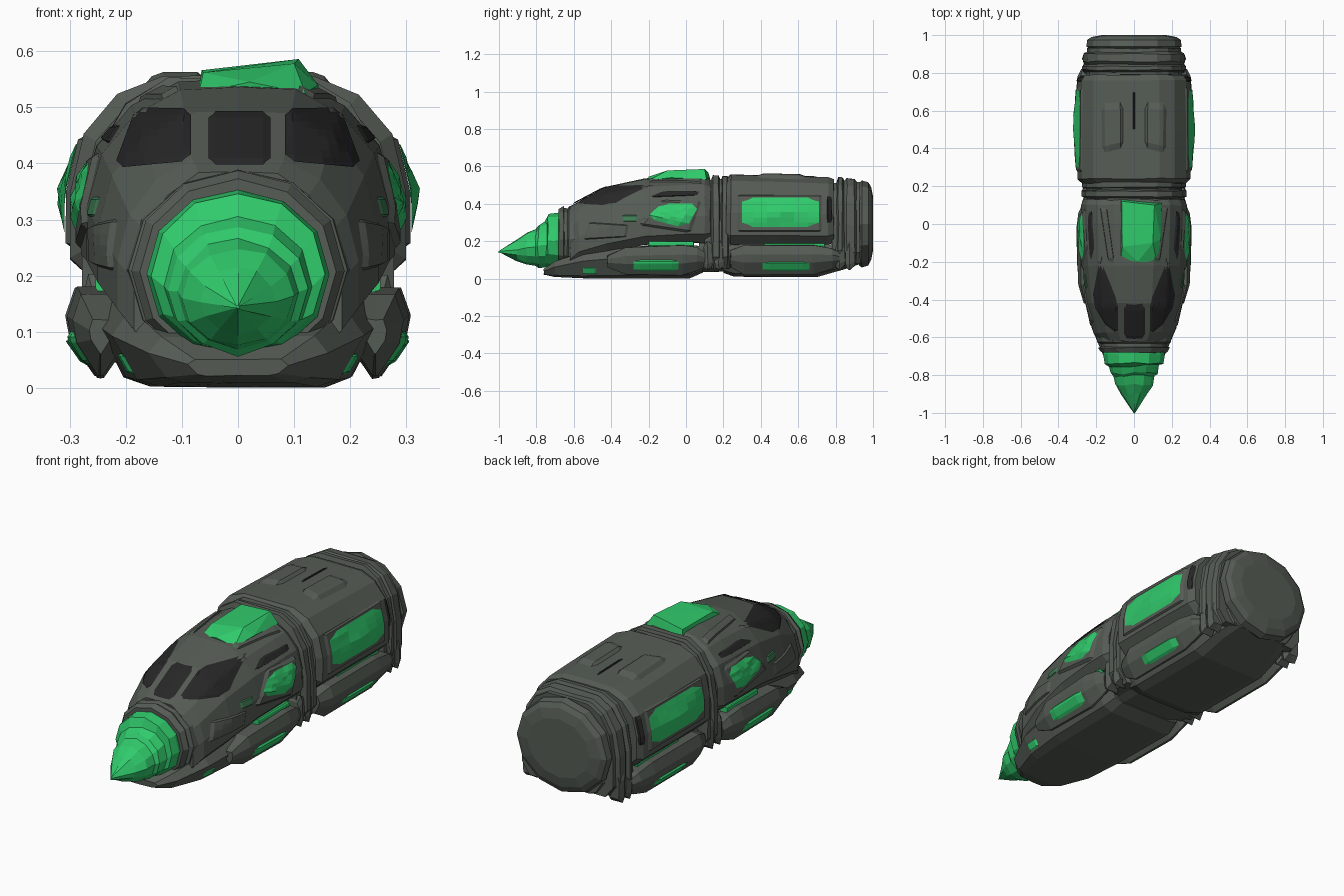
import bpy, bmesh, math, random
from mathutils import Vector
from mathutils.bvhtree import BVHTree

random.seed(4)
cube = bpy.data.objects.get("Cube")
if cube:
    bpy.data.objects.remove(cube)


def material(name, rgb):
    m = bpy.data.materials.new(name)
    m.use_nodes = True
    m.diffuse_color = (*rgb, 1)
    m.node_tree.nodes["Principled BSDF"].inputs["Base Color"].default_value = (*rgb, 1)
    return m


GREY = material("hull grey", (0.092, 0.107, 0.09))
GREEN = material("crystal green", (0.03, 0.6, 0.15))
DIM = material("dim green", (0.05, 0.2, 0.09))
BLACK = material("window black", (0.02, 0.02, 0.021))
surfaces = []


def finish(name, bm, mat, solid=False):
    bmesh.ops.recalc_face_normals(bm, faces=bm.faces)
    if solid:
        surfaces.append(BVHTree.FromBMesh(bm))
    me = bpy.data.meshes.new(name)
    bm.to_mesh(me)
    bm.free()
    me.materials.append(mat)
    ob = bpy.data.objects.new(name, me)
    bpy.context.collection.objects.link(ob)


# Half sections: (fraction of half width, fraction of height)
BODY = [(0, 1), (.45, 1), (.72, .91), (.92, .72), (1, .45), (1, .13), (.83, 0), (0, 0)]
FRONT = [(0, 1), (.38, .99), (.68, .87), (.9, .67), (1, .4), (1, .13), (.83, 0), (0, 0)]
SLED = [(0, 1), (.85, 1), (1, .65), (.8, .1), (.62, 0), (0, 0)]
POD = [(0, 1), (.7, 1), (1, .68), (.85, .4), (.1, 0), (0, 0)]
BOX = [(0, 1), (.8, 1), (1, .8), (1, .2), (.8, 0), (0, 0)]
ROUND = [(math.sin(a * math.pi / 6), .5 + .5 * math.cos(a * math.pi / 6)) for a in range(7)]


def loft(name, half, stations, mat=GREY, cx=0, jitter=.003, solid=True):
    """Skin a mirrored section through stations of (y, half width, bottom, top)."""
    section = half + [(-x, z) for x, z in half[-2:0:-1]]
    bm = bmesh.new()
    rings = []
    for y, w, low, top in stations:
        rings.append([bm.verts.new((cx + x * w, y + random.uniform(-jitter, jitter),
                                    low + z * (top - low) + random.uniform(0, jitter)))
                      for x, z in section])
    n = len(section)
    for a, b in zip(rings, rings[1:]):
        for i in range(n):
            bm.faces.new((a[i], a[(i + 1) % n], b[(i + 1) % n], b[i]))
    bm.faces.new(rings[0])
    bm.faces.new(rings[-1])
    finish(name, bm, mat, solid)


def project(a, b, side):
    """Drop a point on the hull from "top", "front", or from the side (+1 or -1)."""
    if side == "top":
        start, ray = Vector((a, b, 2)), Vector((0, 0, -1))
    elif side == "front":
        start, ray = Vector((a, -2, b)), Vector((0, 1, 0))
    else:
        start, ray = Vector((2 * side, a, b)), Vector((-side, 0, 0))
    hits = [t.ray_cast(start, ray) for t in surfaces]
    hits = [h for h in hits if h[0]] or [t.find_nearest(start) for t in surfaces]
    hit = min(hits, key=lambda h: (h[0] - start).length)
    return hit[0], -ray


def panel(name, corners, side, lift, mat, rim=-.01, edge=.12, rough=0, cells=4, dome=False):
    """A raised, corner-cut patch that follows the hull inside four corners."""
    p = [Vector(c) for c in corners]
    steps = [0] + [edge + (1 - 2 * edge) * i / cells for i in range(cells + 1)] + [1]
    last = len(steps) - 1
    bm = bmesh.new()
    grid = []
    for i, u in enumerate(steps):
        row = []
        for j, v in enumerate(steps):
            uu, vv = u, v
            if i in (0, last) and j in (0, last):
                uu, vv = abs(u - edge * .55), abs(v - edge * .55)
            q = p[0].lerp(p[1], uu).lerp(p[3].lerp(p[2], uu), vv)
            co, out = project(q.x, q.y, side)
            h = lift - random.uniform(0, rough)
            if i in (0, last) or j in (0, last):
                h = rim
            elif dome:
                h = rim + (h - rim) * (1 - max(abs(2 * u - 1), abs(2 * v - 1)))
            row.append(bm.verts.new(co + out * h))
        grid.append(row)
    for i in range(last):
        for j in range(last):
            bm.faces.new((grid[i][j], grid[i + 1][j], grid[i + 1][j + 1], grid[i][j + 1]))
    finish(name, bm, mat)


def rect(a0, a1, b0, b1):
    return [(a0, b0), (a1, b0), (a1, b1), (a0, b1)]


def block(name, points, mat):
    bm = bmesh.new()
    for p in points:
        bm.verts.new(p)
    bmesh.ops.convex_hull(bm, input=bm.verts[:])
    finish(name, bm, mat)


# Upper body sections, front to back
loft("front_hull", FRONT, [(-.62, .185, .06, .385), (-.575, .215, .1, .41), (-.42, .25, .14, .492),
                           (-.22, .27, .18, .533), (0, .28, .19, .548), (.1, .28, .19, .548),
                           (.13, .265, .2, .53)])
loft("neck", BODY, [(.1, .25, .05, .52), (.135, .25, .05, .525), (.145, .278, .05, .55),
                    (.175, .278, .05, .55), (.18, .255, .05, .53), (.19, .255, .05, .53),
                    (.195, .275, .05, .545), (.22, .275, .05, .545), (.23, .25, .05, .53)])
loft("rear_hull", BODY, [(.215, .275, .2, .53), (.24, .299, .18, .555), (.5, .299, .18, .548),
                         (.76, .299, .18, .54), (.79, .28, .19, .53)])
loft("tail_collar", BODY, [(.78, .255, .09, .51), (.805, .255, .09, .51), (.815, .275, .09, .54),
                           (.835, .275, .09, .54), (.845, .26, .09, .52), (.86, .27, .09, .535),
                           (.9, .268, .08, .53), (.91, .25, .08, .515), (.93, .25, .08, .515)])
loft("tail_cap", ROUND, [(.925, .235, .07, .51), (.94, .252, .06, .525), (.975, .248, .07, .515),
                         (.99, .225, .1, .49), (1, .17, .15, .44)], jitter=0)

# Nose mount and stepped crystal cone
loft("nose_collar", ROUND, [(-.59, .2, .03, .39), (-.625, .195, .03, .388), (-.635, .175, .04, .375),
                            (-.65, .175, .04, .375), (-.655, .19, .03, .385), (-.68, .175, .04, .37)])
loft("nose_crystal", ROUND, [(-.66, .155, .055, .352), (-.69, .163, .05, .35), (-.735, .155, .055, .342),
                             (-.75, .132, .06, .3), (-.79, .125, .055, .285),
                             (-.805, .108, .065, .262), (-.85, .1, .072, .245),
                             (-.9, .068, .09, .21), (-.998, .003, .137, .141)], GREEN, jitter=.008)

# Lower sled and belly
loft("front_sled", SLED, [(-.76, .09, .02, .05), (-.7, .16, .008, .09), (-.55, .225, 0, .14),
                          (-.35, .25, 0, .17), (.02, .255, 0, .18), (.09, .235, .03, .17)])
loft("sled_joint", SLED, [(.07, .22, .035, .19), (.24, .22, .035, .19)])
loft("rear_sled", SLED, [(.2, .24, .03, .17), (.26, .255, .008, .18), (.7, .255, .008, .18),
                         (.85, .24, .05, .18), (.94, .2, .08, .19)])

for s, tag in ((1, "left"), (-1, "right")):
    # Side pods and the clamps between them
    loft("front_pod_" + tag, POD, [(-.42, .02, .06, .12), (-.32, .05, .02, .165), (-.02, .06, .015, .178),
                                   (.06, .05, .04, .165), (.1, .03, .06, .14)], cx=s * .245)
    loft("rear_pod_" + tag, POD, [(.24, .03, .06, .15), (.31, .058, .02, .178), (.68, .058, .02, .178),
                                  (.78, .05, .05, .16), (.82, .03, .07, .14)], cx=s * .25)
    for k, y in enumerate((.115, .175, .82, .875)):
        loft(f"clamp_{k}_{tag}", BOX, [(y - .02, .03, .06, .17), (y, .04, .045, .2),
                                       (y + .03, .03, .07, .18)], cx=s * .235)
    # Glowing seams between body and pods
    for k, (y0, y1) in enumerate(((-.2, .04), (.42, .74))):
        loft(f"seam_crystal_{k}_{tag}", BOX, [(y0, .02, .17, .197), (y1, .02, .17, .197)],
             GREEN, s * .234, solid=False)

    # Front side port with frame, slanted at both ends
    panel("front_port_frame_" + tag, [(-.28, .28), (.04, .23), (.1, .425), (-.14, .43)], s, .01, GREY)
    panel("front_port_crystal_" + tag, [(-.215, .325), (.0, .268), (.075, .4), (-.13, .402)], s,
          .022, GREEN, .011, .2, .008)
    # Rear side port
    panel("rear_port_frame_" + tag, rect(.26, .74, .245, .455), s, .008, GREY, edge=.06)
    panel("rear_port_crystal_" + tag, rect(.3, .71, .275, .435), s, .03, GREEN, .01, .15, .012, dome=True)
    # Pod crystals and small lights
    panel("front_pod_crystal_" + tag, rect(-.28, -.04, .04, .1), s, .008, GREEN, 0, .15)
    panel("rear_pod_crystal_" + tag, rect(.41, .66, .04, .09), s, .008, GREEN, 0, .15)
    panel("bow_light_" + tag, rect(-.55, -.48, .025, .06), s, .006, GREEN, 0)
    panel("cheek_light_" + tag, rect(-.34, -.26, .305, .34), s, .004, DIM, 0)
    # Cheek armour and rear vent
    panel("cheek_plate_" + tag, [(-.57, .2), (-.3, .22), (-.29, .29), (-.53, .31)], s, .008, GREY)
    panel("rear_vent_" + tag, rect(.755, .78, .3, .44), s, .006, BLACK, 0)

    # Cockpit side glass, upper side glass and roof rails
    panel("side_glass_" + tag, [(s * .084, .405), (s * .222, .392), (s * .182, .5), (s * .084, .498)],
          "front", .018, BLACK, .01, cells=6)
    panel("upper_glass_" + tag, [(-.2, .435), (.06, .445), (.07, .468), (-.12, .468)], s, .006, BLACK, 0)
    panel("roof_rail_" + tag, [(s * .1, -.22), (s * .135, -.22), (s * .185, .11), (s * .145, .11)],
          "top", .008, GREY)
    # Rear roof plates, tapering toward the front
    panel("roof_plate_" + tag, [(s * .045, .38), (s * .18, .34), (s * .185, .67), (s * .045, .67)],
          "top", .012, GREY, edge=.2)

# Centre windscreen and roof slot
panel("centre_glass", rect(-.053, .058, .398, .493), "front", .018, BLACK, .01, cells=6)
panel("roof_slot", rect(-.005, .005, .5, .7), "top", .004, BLACK, 0)

# Lopsided roof crystal
block("roof_crystal", [(-.07, -.19, .525), (.12, -.2, .525), (-.07, .13, .53), (.145, .11, .53),
                       (-.062, -.12, .562), (.1, -.1, .578), (-.065, .12, .566),
                       (.108, .1, .586), (.143, -.08, .54), (.02, -.2, .545)], GREEN)
